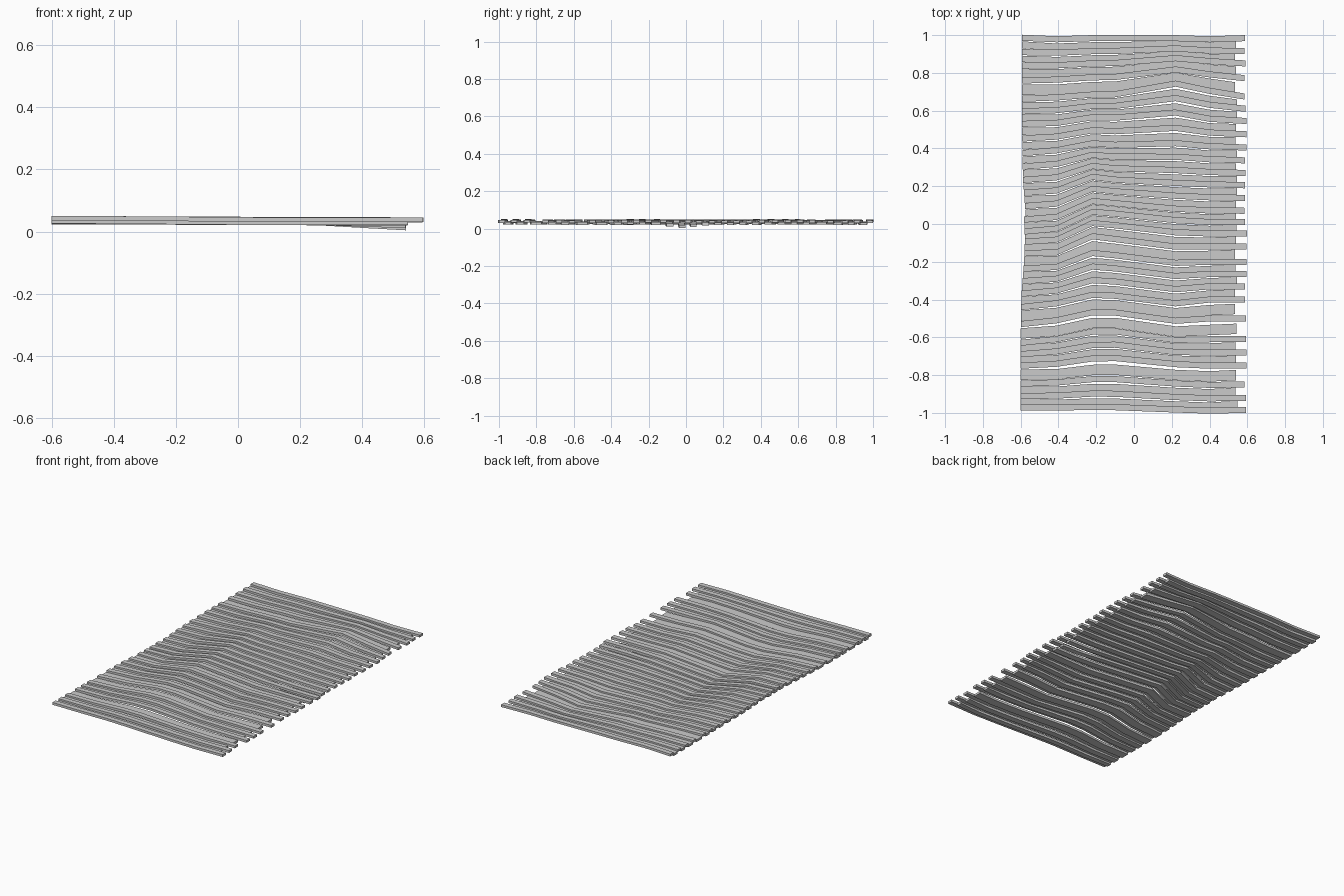
import bpy, bmesh, math, random

random.seed(4)
W, T = 0.033, 0.0145          # slat width and thickness

# sideways sway of the slats: rows by base y, columns by x
XS = [-0.6, -0.41, -0.22, -0.1, 0.22, 0.4, 0.6]
SWAY = [
    (0.984, [.002, -.006, 0, .0, .0, -.006, 0]),
    (0.85, [-.012, -.010, 0, .002, .028, .012, 0]),
    (0.675, [-.012, -.005, .010, .012, .068, .030, 0]),
    (0.545, [-.015, -.010, .020, .018, .045, .012, 0]),
    (0.40, [-.030, -.015, .022, .014, .022, .006, 0]),
    (0.20, [-.040, -.028, .045, .030, .012, .005, 0]),
    (0.0, [-.050, -.035, .055, .045, .010, 0, 0]),
    (-0.12, [-.035, -.030, .055, .040, 0, 0, 0]),
    (-0.40, [-.040, -.020, .025, .020, -.020, 0, 0]),
    (-0.60, [-.020, 0, .040, .042, -.005, 0, 0]),
    (-0.75, [0, .010, .038, .040, .008, 0, 0]),
    (-0.984, [.012, .012, .016, .014, .002, -.004, 0]),
]

# right-hand end positions of the long slats
LONG = [.984, .915, .85, .772, .675, .61, .545, .475, .405, .337, .27, .205, .138,
        .07, .01, -.05, -.12, -.2, -.265, -.33, -.4, -.5, -.61, -.68, -.75, -.85,
        -.92, -.984]


def sway_row(y):
    for (y1, a), (y0, b) in zip(SWAY, SWAY[1:]):
        if y >= y0 - 1e-6:
            f = (y - y0) / (y1 - y0)
            return [p * f + q * (1 - f) for p, q in zip(a, b)]
    return SWAY[-1][1]


def slat(name, y, zc, x_end, width, shift, dip):
    """A flat bar following a bent path."""
    row = sway_row(y)
    xs = list(XS)
    xs[0] = -0.6 + 0.022 * math.exp(-((y + 0.03) / 0.25) ** 2) + (0.008 if y > 0.1 else 0)
    xs[-1] = x_end
    bm = bmesh.new()
    prev = None
    for i, (x, off) in enumerate(zip(xs, row)):
        yc = y + off + (shift if 0 < i < 6 else 0)
        z = zc + 0.0015 - 0.0045 * (x + 0.6) / 1.2 + 0.0012 * math.sin(5 * x + 9 * y)
        z -= dip * max(0, min(1, (x - 0.22) / 0.3))
        ring = [bm.verts.new((x, yc + a * width / 2, z + b * T / 2))
                for a, b in ((-1, -1), (1, -1), (1, 1), (-1, 1))]
        if prev:
            for k in range(4):
                m = (k + 1) % 4
                bm.faces.new((prev[k], prev[m], ring[m], ring[k]))
        else:
            bm.faces.new(ring)
        prev = ring
    bm.faces.new(prev[::-1])
    bmesh.ops.recalc_face_normals(bm, faces=bm.faces)
    me = bpy.data.meshes.new(name)
    bm.to_mesh(me)
    bm.free()
    bpy.context.collection.objects.link(bpy.data.objects.new(name, me))


# upper layer: long slats
for i, y in enumerate(LONG):
    slat(f"long_slat_{i}", y, 0.0405, 0.59 + random.uniform(-.006, .008), W - .001, 0, 0)

# lower layer: short slats between the long ones, sagging near the middle
for i, (a, b) in enumerate(zip(LONG, LONG[1:])):
    y = (a + b) / 2
    width = max(W, (a - b) - W + 0.002)
    dip = 0.017 * math.exp(-((y + 0.02) / 0.09) ** 2)
    slat(f"short_slat_{i}", y, 0.0305, 0.541 + random.uniform(-.008, .006),
         min(width, 0.055), -0.006, dip)
